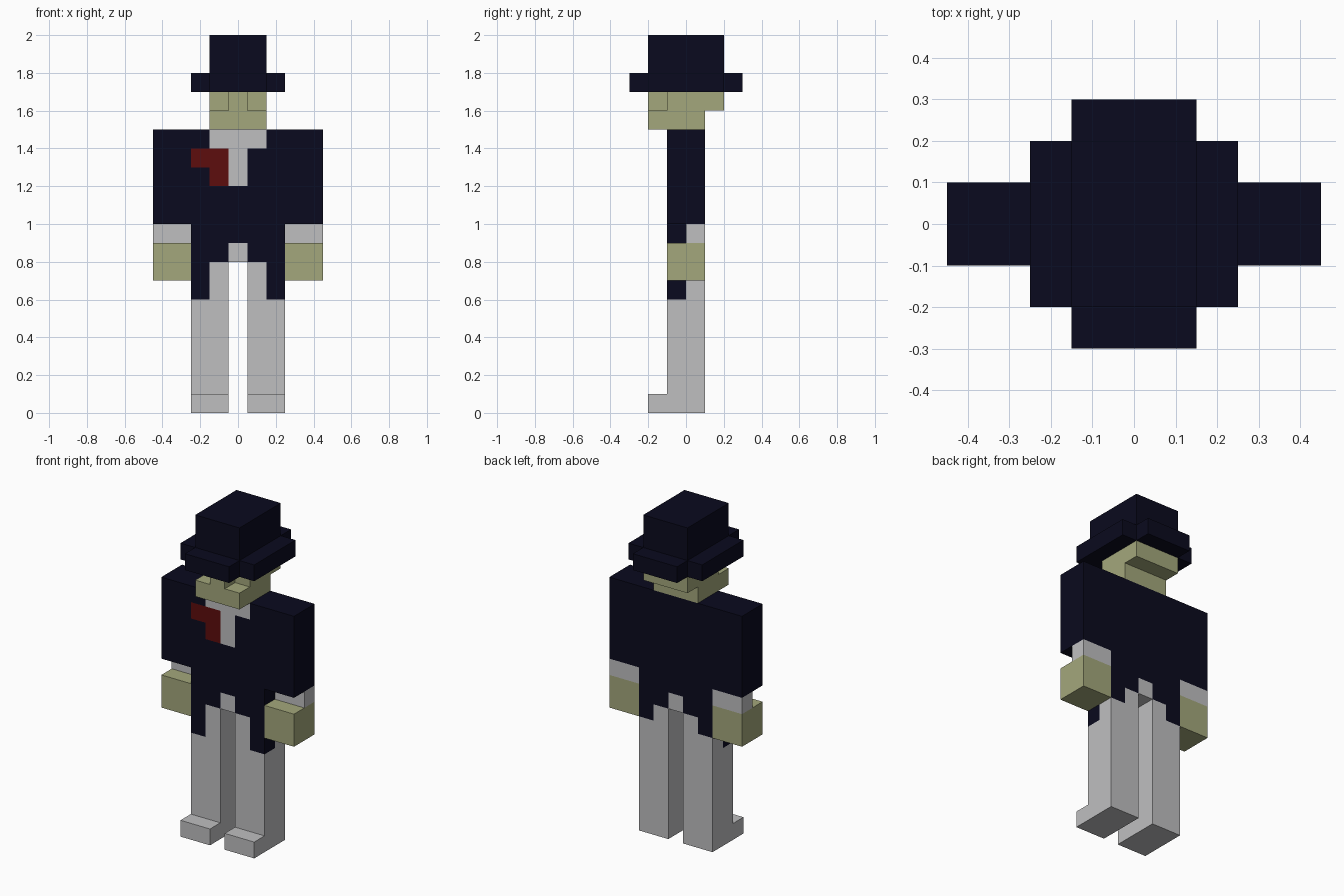
import bpy
import bmesh
from mathutils import Vector

cube = bpy.data.objects.get("Cube")
if cube:
    bpy.data.objects.remove(cube, do_unlink=True)

U = 0.1  # size of one building cell


def material(name, rgb):
    mat = bpy.data.materials.new(name)
    mat.use_nodes = True
    mat.diffuse_color = (*rgb, 1)
    mat.node_tree.nodes["Principled BSDF"].inputs["Base Color"].default_value = (*rgb, 1)
    return mat


NAVY, GREY, SKIN, RED = range(4)
MATS = [material("navy cloth", (0.003, 0.003, 0.013)),
        material("light grey cloth", (0.52, 0.52, 0.53)),
        material("olive skin", (0.37, 0.39, 0.2)),
        material("dark red cloth", (0.11, 0.004, 0.004))]


def prism(name, profile, axis, low, high, colour, paint=None):
    """Extrude a profile along an axis; paint cuts it into cells and colours them."""
    def place(p, d):
        return Vector((d, p[0], p[1]) if axis == "x" else (p[0], p[1], d)) * U

    bm = bmesh.new()
    base = bm.faces.new([bm.verts.new(place(p, low)) for p in profile])
    extruded = bmesh.ops.extrude_face_region(bm, geom=[base], use_keep_orig=True)
    verts = [g for g in extruded["geom"] if isinstance(g, bmesh.types.BMVert)]
    bmesh.ops.translate(bm, verts=verts, vec=place((0, 0), high - low))
    bmesh.ops.recalc_face_normals(bm, faces=bm.faces)
    for f in bm.faces:
        f.material_index = colour
    if paint:
        for i in range(3):
            values = [v.co[i] / U for v in bm.verts]
            cut = min(values) + 1
            while cut < max(values) - 0.5:
                normal = Vector([float(k == i) for k in range(3)])
                bmesh.ops.bisect_plane(bm, geom=bm.verts[:] + bm.edges[:] + bm.faces[:],
                                       plane_co=normal * cut * U, plane_no=normal)
                cut += 1
        for f in bm.faces:
            # Sample just under the surface, in cell units
            f.material_index = paint((f.calc_center_median() - f.normal * U / 2) / U)
        bmesh.ops.dissolve_limit(bm, angle_limit=0.01, verts=bm.verts[:],
                                 edges=bm.edges[:], delimit={"MATERIAL"})
    mesh = bpy.data.meshes.new(name)
    bm.to_mesh(mesh)
    bm.free()
    for mat in MATS:
        mesh.materials.append(mat)
    obj = bpy.data.objects.new(name, mesh)
    bpy.context.collection.objects.link(obj)
    return obj


def box(name, x, y, z, colour, paint=None):
    profile = [(x[0], y[0]), (x[1], y[0]), (x[1], y[1]), (x[0], y[1])]
    return prism(name, profile, "z", z[0], z[1], colour, paint)


def paint_torso(p):
    """Coat with an open collar, a red cloth on one side and a gap at the hem."""
    if p.z < 9 and abs(p.x) < 0.5:
        return GREY
    if p.y < 0:
        if p.z > 14 and abs(p.x) < 1.5:
            return GREY
        if 12 < p.z < 14 and abs(p.x) < 0.5:
            return GREY
        if 13 < p.z < 14 and p.x < 0 or 12 < p.z < 13 and -1.5 < p.x < 0:
            return RED
    return NAVY


def paint_leg(p):
    """Coat tails hang over the outer legs, lower at the front."""
    hem = 6 if p.y < 0 else 7
    return NAVY if abs(p.x) > 1.5 and p.z > hem else GREY


# Body
box("coat_torso", (-2.5, 2.5), (-1, 1), (8, 15), NAVY, paint_torso)

# Limbs
leg_profile = [(-2, 0), (1, 0), (1, 8), (-1, 8), (-1, 1), (-2, 1)]
for side, s in (("left", 1), ("right", -1)):
    inner, outer = sorted((0.5 * s, 2.5 * s))
    prism(side + "_leg", leg_profile, "x", inner, outer, GREY, paint_leg)
    arm = sorted((2.5 * s, 4.5 * s))
    box(side + "_sleeve", arm, (-1, 1), (10, 15), NAVY)
    box(side + "_cuff", arm, (0, 1), (9, 10), GREY)
    box(side + "_hand", arm, (-1, 1), (7, 9), SKIN)

# Head with jutting jaw, recessed eyes and a nose
head_profile = [(-2, 15), (1, 15), (1, 16), (2, 16), (2, 17), (-1, 17), (-1, 16), (-2, 16)]
prism("head", head_profile, "x", -1.5, 1.5, SKIN)
box("nose", (-0.5, 0.5), (-2, -1), (16, 17), SKIN)

# Hat
quarter = [(2.5, 2), (1.5, 2), (1.5, 3)]
brim = quarter + [(-x, y) for x, y in reversed(quarter)]
brim += [(-x, -y) for x, y in brim]
prism("hat_brim", brim, "z", 17, 18, NAVY)
box("hat_crown", (-1.5, 1.5), (-2, 2), (18, 20), NAVY)
